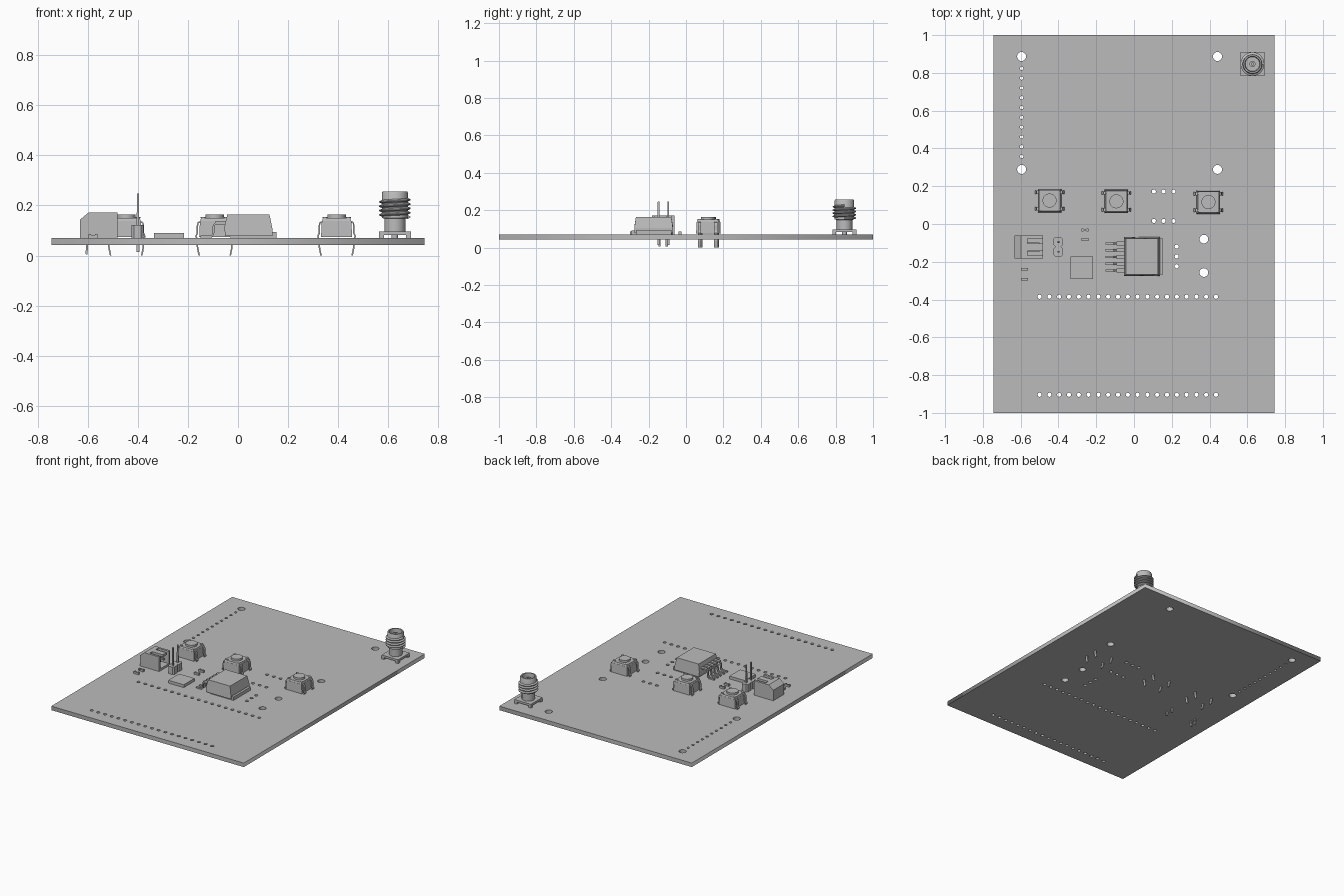
import bpy, bmesh, math
from mathutils import Vector, Matrix

cube = bpy.data.objects.get("Cube")
if cube:
    bpy.data.objects.remove(cube, do_unlink=True)

grey = bpy.data.materials.new("neutral grey")
grey.use_nodes = True
GREY = (0.5, 0.5, 0.5, 1)
grey.diffuse_color = GREY
grey.node_tree.nodes["Principled BSDF"].inputs["Base Color"].default_value = GREY

BASE, TOP = 0.042, 0.07  # underside and top of the board


def finish(name, bm, smooth=False):
    bmesh.ops.recalc_face_normals(bm, faces=bm.faces)
    me = bpy.data.meshes.new(name)
    bm.to_mesh(me)
    bm.free()
    me.materials.append(grey)
    ob = bpy.data.objects.new(name, me)
    bpy.context.collection.objects.link(ob)
    if smooth:
        bpy.ops.object.select_all(action='DESELECT')
        ob.select_set(True)
        bpy.context.view_layer.objects.active = ob
        bpy.ops.object.shade_smooth_by_angle(angle=math.radians(35))
    return ob


def add_box(bm, x0, x1, y0, y1, z0, z1, taper=0.0):
    """Box whose top is narrowed by taper on every side."""
    size = Vector((x1 - x0, y1 - y0, z1 - z0))
    mid = Vector((x0 + x1, y0 + y1, z0 + z1)) / 2
    verts = bmesh.ops.create_cube(bm, size=1)["verts"]
    for v in verts:
        up = v.co.z > 0
        v.co = mid + v.co * size
        if up and taper:
            v.co.x += taper if v.co.x < mid.x else -taper
            v.co.y += taper if v.co.y < mid.y else -taper


def add_cyl(bm, x, y, z0, z1, r, n=24):
    bmesh.ops.create_cone(bm, cap_ends=True, segments=n, radius1=r, radius2=r, depth=z1 - z0,
                          matrix=Matrix.Translation((x, y, (z0 + z1) / 2)))


def add_prism(bm, outline, y0, y1):
    """Extrude an x-z outline from y0 to y1."""
    face = bm.faces.new([bm.verts.new((x, y0, z)) for x, z in outline])
    ext = bmesh.ops.extrude_face_region(bm, geom=[face])["geom"]
    bmesh.ops.translate(bm, vec=(0, y1 - y0, 0), verts=[e for e in ext if isinstance(e, bmesh.types.BMVert)])


def add_strip(bm, path, thick, y, width):
    """Bent metal lead following an x-z path."""
    pts = [Vector(p) for p in path]
    left, right = [], []
    for i, p in enumerate(pts):
        d = (pts[min(i + 1, len(pts) - 1)] - pts[max(i - 1, 0)]).normalized()
        n = Vector((-d.y, d.x)) * thick / 2
        left.append(p + n)
        right.append(p - n)
    add_prism(bm, left + right[::-1], y - width / 2, y + width / 2)


def add_lathe(bm, x, y, profile, n=32):
    verts = [bm.verts.new((x + r, y, z)) for r, z in profile]
    edges = [bm.edges.new(pair) for pair in zip(verts, verts[1:])]
    bmesh.ops.spin(bm, geom=verts + edges, cent=(x, y, 0), axis=(0, 0, 1), angle=math.tau, steps=n)
    bmesh.ops.remove_doubles(bm, verts=bm.verts, dist=1e-5)


# Circuit board: filled outline with drilled holes
PITCH = 0.0519
holes = [(x, y, 0.024) for x in (-0.595, 0.442) for y in (0.887, 0.289)]
holes += [(0.37, y, 0.023) for y in (-0.08, -0.257)]
holes += [(-0.595, 0.357 + i * PITCH, 0.009) for i in range(10)]
holes += [(-0.5 + i * PITCH, y, 0.011) for i in range(19) for y in (-0.385, -0.904)]
holes += [(0.105 + i * PITCH, y, 0.011) for i in range(3) for y in (0.172, 0.016)]
holes += [(0.226, -0.12 - i * PITCH, 0.011) for i in range(3)]

curve = bpy.data.curves.new("board_outline", 'CURVE')
curve.dimensions = '2D'
curve.fill_mode = 'BOTH'
curve.extrude = (TOP - BASE) / 2


def add_loop(points):
    sp = curve.splines.new('POLY')
    sp.points.add(len(points) - 1)
    for p, (x, y) in zip(sp.points, points):
        p.co = (x, y, 0, 1)
    sp.use_cyclic_u = True


add_loop([(-0.745, -1), (0.745, -1), (0.745, 1), (-0.745, 1)])
for x, y, r in holes:
    add_loop([(x + r * math.cos(a * math.tau / 20), y + r * math.sin(a * math.tau / 20)) for a in range(20)])
outline = bpy.data.objects.new("board_outline", curve)
bpy.context.collection.objects.link(outline)
bpy.context.view_layer.update()
flat = bpy.data.meshes.new_from_object(outline.evaluated_get(bpy.context.evaluated_depsgraph_get()))
bm = bmesh.new()
bm.from_mesh(flat)
bmesh.ops.remove_doubles(bm, verts=bm.verts, dist=1e-5)
bmesh.ops.translate(bm, vec=(0, 0, (TOP + BASE) / 2), verts=bm.verts)
finish("circuit_board", bm)
bpy.data.objects.remove(outline, do_unlink=True)
bpy.data.meshes.remove(flat)

# Push buttons with four bent legs each
for i, (x, y) in enumerate([(-0.447, 0.124), (-0.093, 0.12), (0.394, 0.116)], 1):
    bm = bmesh.new()
    add_box(bm, x - 0.062, x + 0.062, y - 0.062, y + 0.062, TOP + 0.004, 0.138, 0.003)
    add_box(bm, x - 0.058, x + 0.058, y - 0.058, y + 0.058, 0.138, 0.149, 0.003)
    for sx in (-1, 1):
        for sy in (-1, 1):
            add_cyl(bm, x + sx * 0.047, y + sy * 0.045, 0.149, 0.153, 0.01, 12)
    finish(f"button_body_{i}", bm, True)
    bm = bmesh.new()
    add_cyl(bm, x, y, 0.149, 0.163, 0.037, 32)
    finish(f"button_cap_{i}", bm, True)
    bm = bmesh.new()
    for s in (-1, 1):
        path = [(0.05, 0.135), (0.066, 0.132), (0.069, 0.12), (0.069, 0.09), (0.075, 0.077),
                (0.069, 0.062), (0.069, 0.035), (0.066, 0.018), (0.062, 0.0)]
        for sy in (-1, 1):
            add_strip(bm, [(x + s * a, b) for a, b in path], 0.006, y + sy * 0.044, 0.018)
    finish(f"button_legs_{i}", bm)

# Threaded antenna socket
ax, ay = 0.627, 0.847
bm = bmesh.new()
add_box(bm, ax - 0.064, ax + 0.064, ay - 0.064, ay + 0.064, 0.083, 0.097)
for sx in (-1, 1):
    for sy in (-1, 1):
        cx, cy = ax + sx * 0.054, ay + sy * 0.054
        add_box(bm, cx - 0.01, cx + 0.01, cy - 0.01, cy + 0.01, TOP, 0.083)
add_cyl(bm, ax, ay, TOP, 0.083, 0.013, 16)
finish("socket_base", bm)
bm = bmesh.new()
add_lathe(bm, ax, ay, [(0.042, 0.095), (0.042, 0.148), (0.052, 0.15), (0.052, 0.25), (0.049, 0.256),
                       (0.041, 0.256), (0.038, 0.205), (0.016, 0.205), (0.016, 0.24), (0.006, 0.24),
                       (0.006, 0.21), (0, 0.21)])
finish("socket_barrel", bm, True)
# Helical ridge: a triangular section swept round the barrel
bm = bmesh.new()
turns, steps, lead = 4, 32, 0.0172
prev = None
for k in range(turns * steps + 1):
    a, z = k * math.tau / steps, 0.154 + lead * k / steps
    ring = [bm.verts.new((ax + r * math.cos(a), ay + r * math.sin(a), z + dz))
            for r, dz in ((0.05, -0.008), (0.063, -0.002), (0.063, 0.002), (0.05, 0.008))]
    if prev:
        for j in range(4):
            bm.faces.new((prev[j], ring[j], ring[(j + 1) % 4], prev[(j + 1) % 4]))
    else:
        bm.faces.new(ring)
    prev = ring
bm.faces.new(prev)
finish("socket_thread", bm, True)

# Voltage regulator with heat tab and five leads
bm = bmesh.new()
add_prism(bm, [(-0.052, 0.078), (-0.054, 0.115), (-0.043, 0.163), (0.126, 0.163), (0.138, 0.105), (0.138, 0.078)],
          -0.276, -0.07)
for v in bm.verts:  # lean the end walls inward
    if v.co.z > 0.15:
        v.co.y += 0.008 if v.co.y < -0.17 else -0.008
finish("regulator_body", bm)
bm = bmesh.new()
add_box(bm, -0.03, 0.153, -0.268, -0.078, TOP, 0.094)
finish("regulator_tab", bm)
bm = bmesh.new()
for i in range(5):
    y = -0.103 - i * 0.0357
    add_strip(bm, [(-0.04, 0.13), (-0.088, 0.13), (-0.096, 0.122), (-0.1, 0.084), (-0.108, 0.075), (-0.15, 0.075)],
              0.009, y, 0.012)
    add_box(bm, -0.092, -0.045, y - 0.01, y + 0.01, 0.125, 0.135)
finish("regulator_leads", bm)

# Flat chip
bm = bmesh.new()
add_box(bm, -0.336, -0.216, -0.291, -0.172, TOP, 0.09)
finish("flat_chip", bm)

# Two-pin header
bm = bmesh.new()
for y in (-0.095, -0.147):
    add_box(bm, -0.425, -0.378, y - 0.026, y + 0.026, TOP, 0.122)
bmesh.ops.bevel(bm, geom=[e for e in bm.edges if abs(e.verts[0].co.z - e.verts[1].co.z) > 0.01],
                offset=0.009, segments=1, affect='EDGES')
finish("header_block", bm)
bm = bmesh.new()
for y in (-0.095, -0.147):
    add_box(bm, -0.406, -0.394, y - 0.006, y + 0.006, 0.014, 0.247, 0.002)
finish("header_pins", bm)

# Side-entry power connector: rear block, cheeks, floor and tongue
bm = bmesh.new()
add_prism(bm, [(-0.632, TOP), (-0.632, 0.143), (-0.597, 0.172), (-0.565, 0.172), (-0.565, TOP)], -0.183, -0.062)
for y0, y1 in ((-0.183, -0.168), (-0.077, -0.062)):
    add_box(bm, -0.565, -0.482, y0, y1, TOP, 0.172)
add_box(bm, -0.565, -0.482, -0.168, -0.077, TOP, 0.085)
add_box(bm, -0.565, -0.482, -0.142, -0.103, 0.155, 0.172)
finish("connector_shell", bm)
bm = bmesh.new()
for y in (-0.103, -0.142):
    add_box(bm, -0.565, -0.5, y - 0.006, y + 0.006, 0.115, 0.127)
    add_strip(bm, [(-0.602, 0.08), (-0.603, 0.035), (-0.606, 0.005)], 0.008, y, 0.012)
finish("connector_pins", bm)

# Tiny surface parts with end caps
for i, (x, y) in enumerate([(-0.26, -0.032), (-0.26, -0.082), (-0.58, -0.24), (-0.58, -0.293)], 1):
    bm = bmesh.new()
    add_box(bm, x - 0.01, x + 0.01, y - 0.006, y + 0.006, TOP, 0.083)
    for s in (-1, 1):
        add_box(bm, x + s * 0.013 - 0.005, x + s * 0.013 + 0.005, y - 0.007, y + 0.007, TOP, 0.086)
    finish(f"surface_part_{i}", bm)
